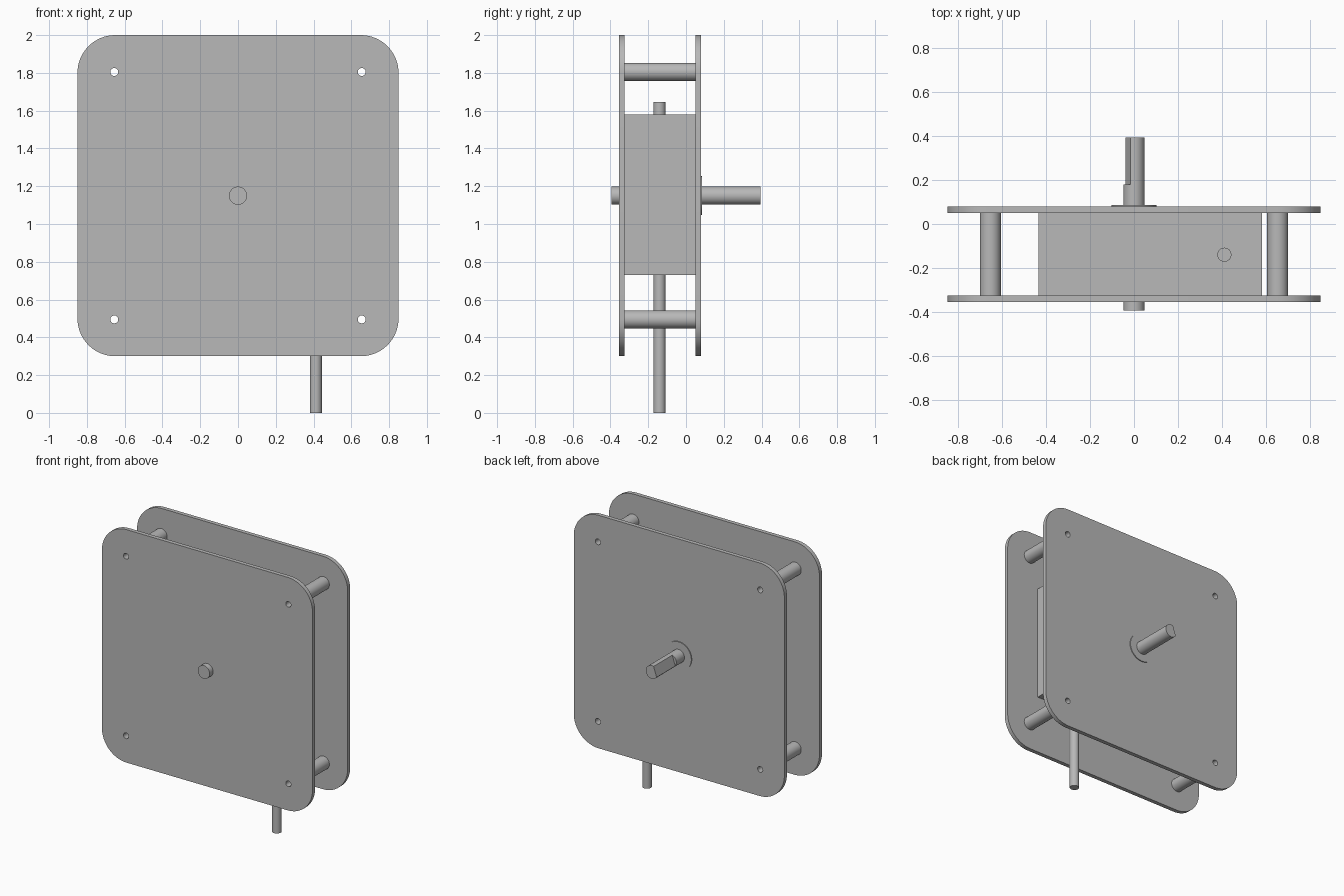
import bpy
import bmesh
import math

cube = bpy.data.objects.get("Cube")
if cube:
    bpy.data.objects.remove(cube, do_unlink=True)

grey = bpy.data.materials.new("plain grey")
grey.use_nodes = True
grey.diffuse_color = (0.48, 0.48, 0.48, 1)
grey.node_tree.nodes["Principled BSDF"].inputs["Base Color"].default_value = (0.48, 0.48, 0.48, 1)


def arc(x, z, r, start=0, end=360, steps=32):
    """Points along an arc in the x-z plane; a full circle omits its last point."""
    count = steps if end - start >= 360 else steps + 1
    angles = [math.radians(start + (end - start) * i / steps) for i in range(count)]
    return [(x + r * math.cos(a), z + r * math.sin(a)) for a in angles]


def finish(name, bm):
    """Smooth the curved walls, keep the rims sharp and make the object."""
    bmesh.ops.recalc_face_normals(bm, faces=bm.faces)
    for f in bm.faces:
        f.smooth = True
    for e in bm.edges:
        e.smooth = e.calc_face_angle(0) < math.radians(30)
    mesh = bpy.data.meshes.new(name)
    bm.to_mesh(mesh)
    bm.free()
    mesh.materials.append(grey)
    obj = bpy.data.objects.new(name, mesh)
    bpy.context.collection.objects.link(obj)
    return obj


def extrude(name, loops, y0, y1):
    """Fill an outline, leaving its inner loops open, and extrude along y."""
    bm = bmesh.new()
    for loop in loops:
        verts = [bm.verts.new((x, y0, z)) for x, z in loop]
        for a, b in zip(verts, verts[1:] + verts[:1]):
            bm.edges.new((a, b))
    bmesh.ops.triangle_fill(bm, use_beauty=True, edges=bm.edges[:], normal=(0, -1, 0))
    result = bmesh.ops.extrude_face_region(bm, geom=bm.faces[:], use_keep_orig=True)
    moved = [v for v in result["geom"] if isinstance(v, bmesh.types.BMVert)]
    bmesh.ops.translate(bm, verts=moved, vec=(0, y1 - y0, 0))
    return finish(name, bm)


MID = 1.15          # height of the shaft and of the plate centres
HALF = 0.85         # half width of the plates
CORNER = 0.2
POST = 0.655        # post distance from the centre
HOLE = 0.021
FRONT, FRONT_IN, BACK_IN, BACK = -0.355, -0.325, 0.05, 0.08

# Rounded plates with four screw holes
inset = HALF - CORNER
corners = [(1, 1, 0), (-1, 1, 90), (-1, -1, 180), (1, -1, 270)]
outline = []
for sx, sz, start in corners:
    outline += arc(sx * inset, MID + sz * inset, CORNER, start, start + 90, 16)
holes = [arc(sx * POST, MID + sz * POST, HOLE, steps=24) for sx, sz, _ in corners]
extrude("front_plate", [outline] + holes, FRONT, FRONT_IN)
extrude("back_plate", [outline] + holes, BACK_IN, BACK)

# Hollow spacer posts
names = ["upper_left", "upper_right", "lower_right", "lower_left"]
for label, (sx, sz, _), hole in zip(names, corners, holes):
    ring = arc(sx * POST, MID + sz * POST, 0.048)
    extrude(label + "_spacer", [ring, hole], FRONT_IN, BACK_IN)

# Gear housing between the plates
housing = [(-0.435, 0.73), (0.583, 0.73), (0.583, 1.58), (-0.435, 1.58)]
extrude("housing", [housing], FRONT_IN, BACK_IN)

# Output shaft with a flat cut on its far end, and its thin collar
extrude("output_shaft", [arc(0, MID, 0.048)], -0.395, 0.18)
extrude("output_shaft_flatted_end", [arc(0, MID, 0.048, 214, 468)], 0.18, 0.395)
extrude("shaft_collar", [arc(0, MID, 0.103, steps=64)], BACK, 0.086)

# Upright input shaft through the housing
bm = bmesh.new()
bmesh.ops.create_cone(bm, cap_ends=True, segments=32, radius1=0.032, radius2=0.032, depth=1.645)
bmesh.ops.translate(bm, verts=bm.verts, vec=(0.412, -0.14, 1.645 / 2))
finish("input_shaft", bm)
